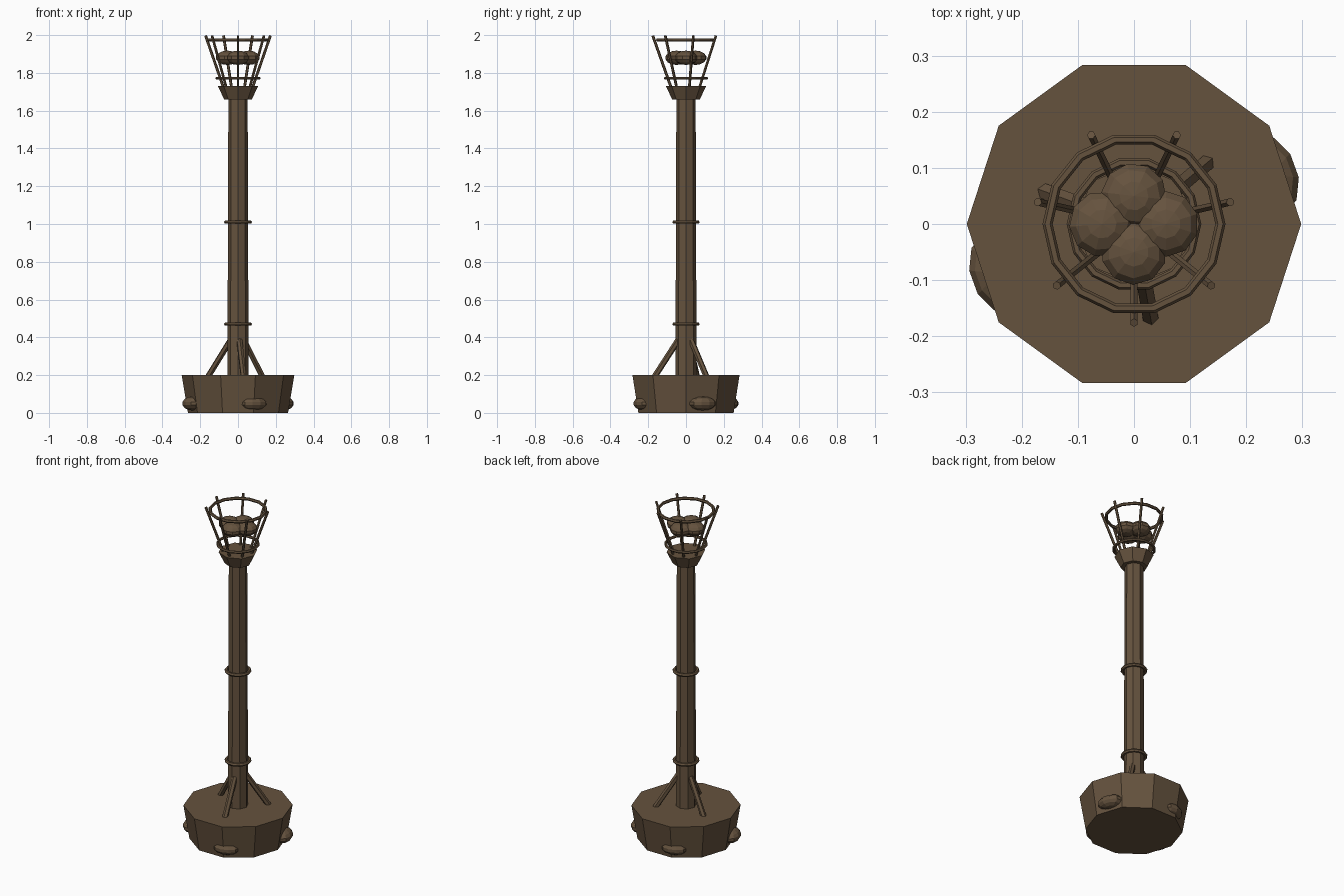
import bpy
import bmesh
from math import cos, sin, pi, radians
from mathutils import Vector, Matrix

cube = bpy.data.objects.get("Cube")
if cube:
    bpy.data.objects.remove(cube, do_unlink=True)

COLOUR = (0.13, 0.085, 0.048, 1.0)
brown = bpy.data.materials.new("weathered_brown")
brown.use_nodes = True
brown.diffuse_color = COLOUR
brown.node_tree.nodes["Principled BSDF"].inputs["Base Color"].default_value = COLOUR


def finish(name, bm):
    """Turn a bmesh into a flat shaded brown object."""
    bmesh.ops.recalc_face_normals(bm, faces=bm.faces)
    mesh = bpy.data.meshes.new(name)
    bm.to_mesh(mesh)
    bm.free()
    mesh.materials.append(brown)
    obj = bpy.data.objects.new(name, mesh)
    bpy.context.collection.objects.link(obj)
    return obj


def polar(radius, angle, z):
    return Vector((radius * cos(angle), radius * sin(angle), z))


def tapered(name, sides, z0, z1, r0, r1, turn=0.0):
    """Upright many-sided block with a different radius at each end."""
    bm = bmesh.new()
    bmesh.ops.create_cone(
        bm, cap_ends=True, segments=sides, radius1=r0, radius2=r1, depth=z1 - z0,
        matrix=Matrix.Translation((0, 0, (z0 + z1) / 2)) @ Matrix.Rotation(turn, 4, "Z"))
    return finish(name, bm)


def rod(name, start, end, radius, sides=6):
    """Straight bar between two points."""
    bm = bmesh.new()
    axis = end - start
    turn = axis.to_track_quat("Z", "Y").to_matrix().to_4x4()
    bmesh.ops.create_cone(
        bm, cap_ends=True, segments=sides, radius1=radius, radius2=radius,
        depth=axis.length, matrix=Matrix.Translation((start + end) / 2) @ turn)
    return finish(name, bm)


def ring(name, z, radius, tube, segments=14, sides=6):
    """Horizontal hoop."""
    bm = bmesh.new()
    loops = []
    for i in range(segments):
        a = 2 * pi * i / segments
        loops.append([bm.verts.new(polar(radius + tube * cos(b), a, z + tube * sin(b)))
                      for b in (2 * pi * j / sides for j in range(sides))])
    for i, loop in enumerate(loops):
        following = loops[(i + 1) % segments]
        for j in range(sides):
            k = (j + 1) % sides
            bm.faces.new((loop[j], following[j], following[k], loop[k]))
    return finish(name, bm)


def lump(name, centre, size, turn=0.0, segments=10, rows=7):
    """Faceted, squashed ball."""
    bm = bmesh.new()
    bmesh.ops.create_uvsphere(
        bm, u_segments=segments, v_segments=rows, radius=1,
        matrix=Matrix.Translation(centre) @ Matrix.Rotation(turn, 4, "Z")
        @ Matrix.Diagonal((*size, 1)))
    return finish(name, bm)


# Stone plinth and pole
tapered("plinth", 10, 0, 0.2, 0.265, 0.298, pi / 2)
tapered("pole", 8, 0.19, 1.67, 0.056, 0.051)

# Half-buried stones around the foot
for i in range(4):
    angle = radians(20 + 90 * i)
    reach = 0.258 if i % 2 == 0 else 0.24
    lump(f"foot_stone_{i + 1}", polar(reach, angle, 0.05), (0.05, 0.075, 0.037), angle)

# Braces leaning on the pole
for i in range(3):
    angle = radians(40 + 120 * i)
    rod(f"brace_{i + 1}", polar(0.17, angle, 0.19), polar(0.042, angle, 0.385), 0.016)

# Bands on the pole
ring("lower_band", 0.47, 0.064, 0.01)
ring("upper_band", 1.01, 0.064, 0.01)

# Fire basket
tapered("basket_cup", 8, 1.66, 1.73, 0.073, 0.107)
ring("basket_lower_hoop", 1.772, 0.112, 0.008)
ring("basket_upper_hoop", 1.975, 0.154, 0.009)
for i in range(7):
    angle = -pi / 2 + 2 * pi * i / 7
    rod(f"basket_bar_{i + 1}", polar(0.078, angle, 1.72), polar(0.176, angle, 1.997), 0.0075)

# Coals in the basket
for i in range(4):
    angle = pi / 2 * i
    reach = 0.057 if i % 2 == 0 else 0.05
    lump(f"coal_{i + 1}", polar(reach, angle, 1.88), (0.06, 0.06, 0.038), 0.2 * i)
